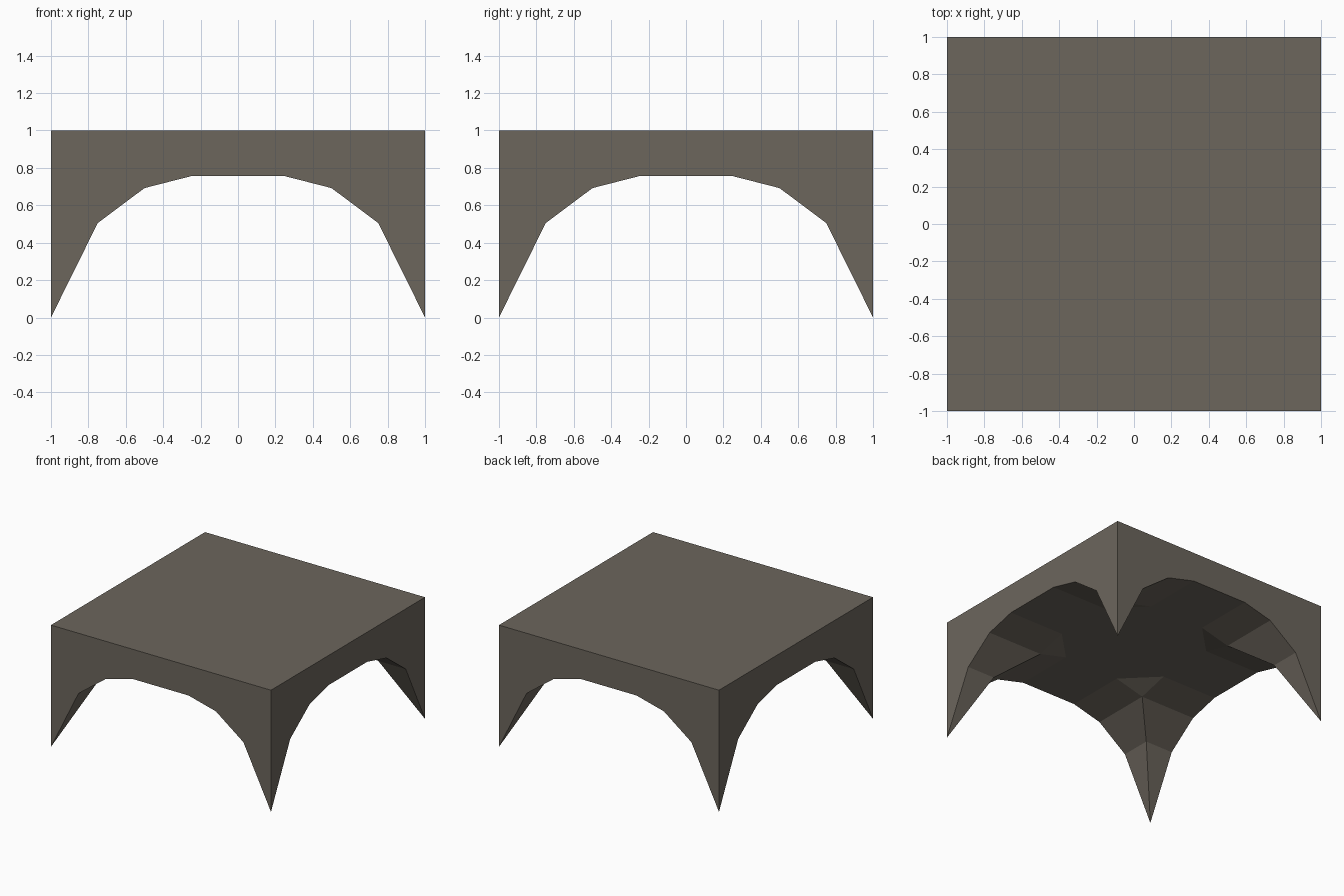
import bpy, bmesh

if "Cube" in bpy.data.objects:
    bpy.data.objects.remove(bpy.data.objects["Cube"])

# Arch profile: distance from the centre line, height
ARCH = [(1.0, 0.0), (0.75, 0.505), (0.5, 0.692), (0.25, 0.756)]
TOP = 1.0
CEIL = ARCH[-1][1]


def octant_faces():
    """One eighth of the vaulted block, on the side where u <= w."""
    outer = [(u, 1.0, z) for u, z in ARCH]
    inner = [(u, u, z) for u, z in ARCH[:3]] + [(0.25, 0.5, CEIL)]
    mid = (0.375, 0.375, CEIL)
    faces = [[outer[0], outer[1], inner[1]]]
    # Vault strips running in to the groin
    for i in (1, 2):
        faces.append([outer[i], outer[i + 1], inner[i + 1], inner[i]])
    # Chamfer at the end of the groin, flat ceiling
    faces.append([inner[2], inner[3], mid])
    faces.append([outer[3], (0, 1, CEIL), (0, 0, CEIL), mid, inner[3]])
    # Outer wall and top
    faces.append(outer + [(0, 1, CEIL), (0, 1, TOP), (1, 1, TOP)])
    faces.append([(0, 0, TOP), (0, 1, TOP), (1, 1, TOP)])
    return faces


# Repeat the eighth around the block
bm = bmesh.new()
for swap in (False, True):
    for sx in (-1, 1):
        for sy in (-1, 1):
            for face in octant_faces():
                pts = [(w, u, z) if swap else (u, w, z) for u, w, z in face]
                bm.faces.new([bm.verts.new((x * sx, y * sy, z)) for x, y, z in pts])
bmesh.ops.remove_doubles(bm, verts=bm.verts, dist=1e-4)
bmesh.ops.recalc_face_normals(bm, faces=bm.faces)
bmesh.ops.dissolve_limit(bm, angle_limit=0.005, verts=bm.verts, edges=bm.edges)

mesh = bpy.data.meshes.new("groin_vault")
bm.to_mesh(mesh)
bm.free()

stone = bpy.data.materials.new("grey_brown_stone")
stone.diffuse_color = (0.15, 0.132, 0.108, 1)
stone.use_nodes = True
stone.node_tree.nodes["Principled BSDF"].inputs["Base Color"].default_value = stone.diffuse_color
mesh.materials.append(stone)
vault = bpy.data.objects.new("groin_vault", mesh)
bpy.context.collection.objects.link(vault)
